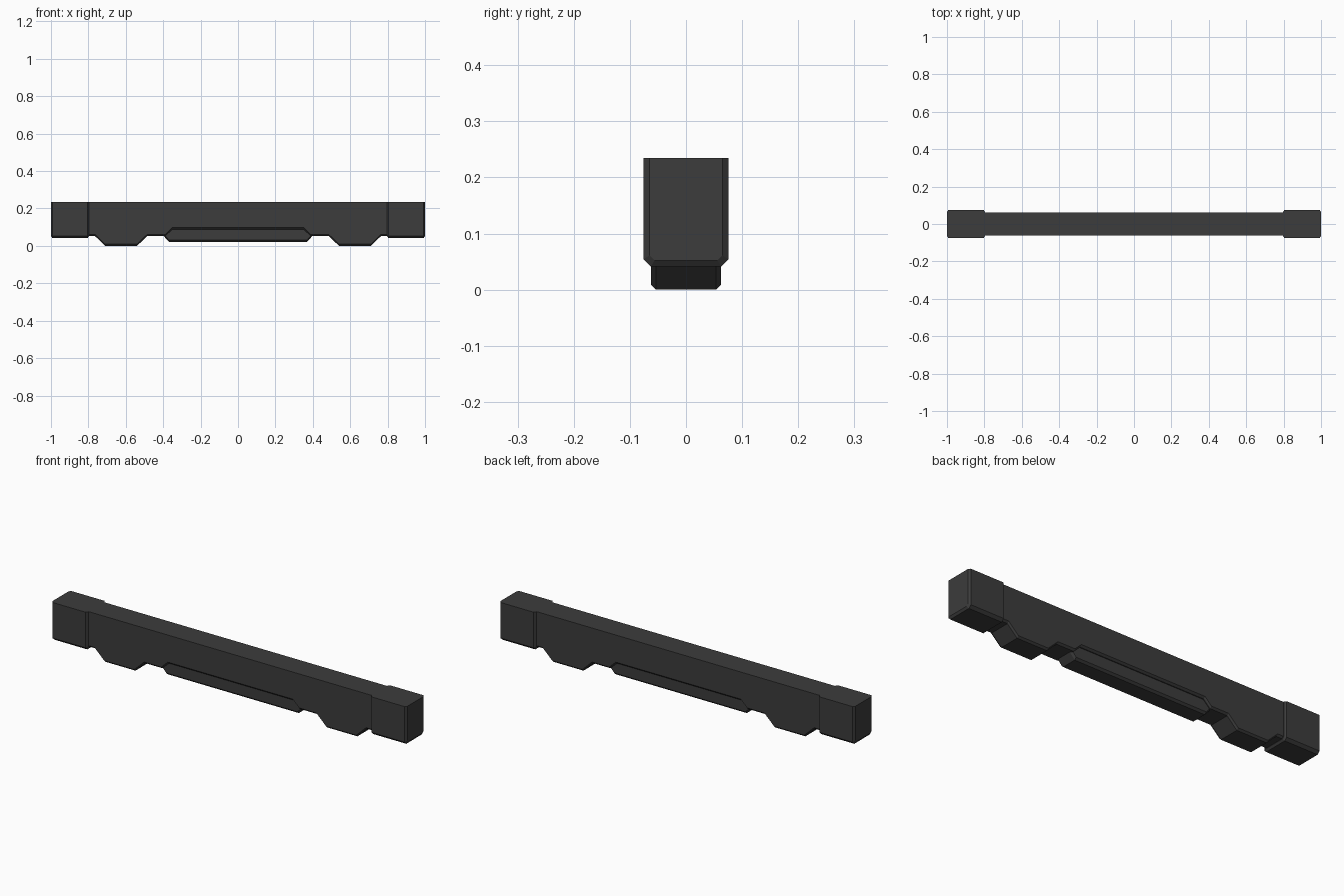
import bpy, bmesh

if "Cube" in bpy.data.objects:
    bpy.data.objects.remove(bpy.data.objects["Cube"])

mat = bpy.data.materials.new("dark_grey")
mat.diffuse_color = (0.045, 0.045, 0.045, 1)
mat.use_nodes = True
mat.node_tree.nodes["Principled BSDF"].inputs["Base Color"].default_value = mat.diffuse_color
TOP = 0.235


def loft(name, rings):
    """Skin a stack of equal-length closed rings and cap both ends."""
    bm = bmesh.new()
    loops = [[bm.verts.new(p) for p in r] for r in rings]
    n = len(loops[0])
    for a, b in zip(loops, loops[1:]):
        for i in range(n):
            j = (i + 1) % n
            bm.faces.new((a[i], a[j], b[j], b[i]))
    bm.faces.new(loops[0][::-1])
    bm.faces.new(loops[-1])
    bmesh.ops.recalc_face_normals(bm, faces=bm.faces)
    me = bpy.data.meshes.new(name)
    bm.to_mesh(me)
    bm.free()
    me.materials.append(mat)
    ob = bpy.data.objects.new(name, me)
    bpy.context.collection.objects.link(ob)
    return ob


def side_profile(name, half, top, width, chamfer):
    """Mirror a lower outline in x, extrude in y, chamfer its lower edges."""
    low = [(-x, z) for x, z in half[::-1]] + half
    pts = low + [(half[-1][0], top), (-half[-1][0], top)]

    def ring(y, lift):
        return [(x, y, z + (lift if i < len(low) else 0))
                for i, (x, z) in enumerate(pts)]
    return loft(name, [ring(-width, chamfer), ring(-width + chamfer, 0),
                       ring(width - chamfer, 0), ring(width, chamfer)])


# Main beam with two feet and a central notch
side_profile("beam", [(0.352, 0.088), (0.388, 0.053), (0.485, 0.053),
                      (0.54, 0.0), (0.71, 0.0), (0.765, 0.053),
                      (0.81, 0.053)], TOP, 0.0625, 0.009)

# Narrower insert filling the notch
side_profile("centre_insert", [(0.37, 0.022), (0.402, 0.058)],
             0.12, 0.049, 0.01)


# End blocks with chamfered lower corners and face edges
def section(x, w, z, c):
    return [(x, -w, TOP), (x, -w, z + c), (x, -w + c, z),
            (x, w - c, z), (x, w, z + c), (x, w, TOP)]


for s, side in ((-1, "left"), (1, "right")):
    loft(side + "_end_block", [section(s * 0.797, 0.066, 0.051, 0.009),
                               section(s * 0.805, 0.076, 0.041, 0.013),
                               section(s * 0.992, 0.076, 0.041, 0.013),
                               section(s * 1.0, 0.065, 0.052, 0.009)])
